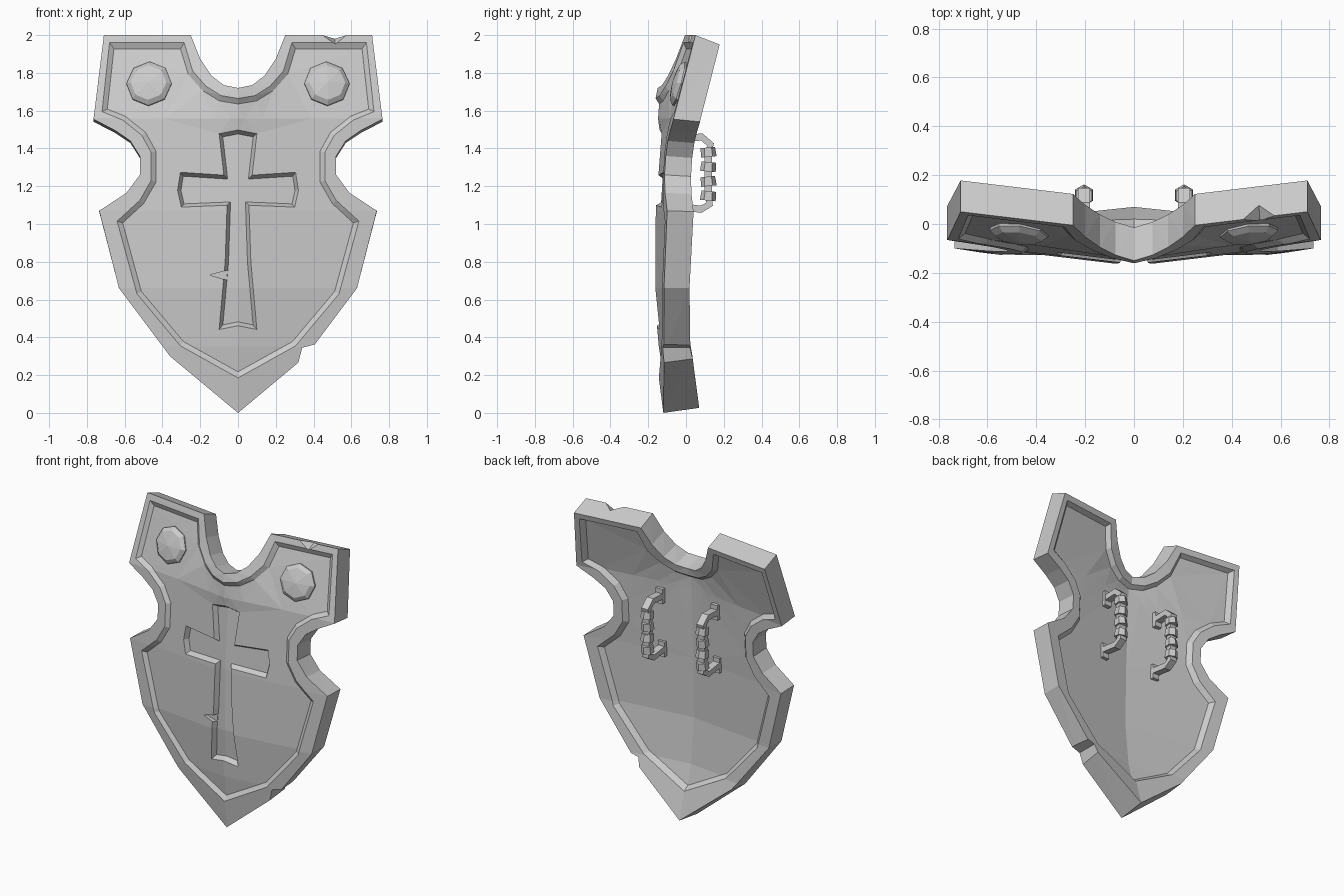
import bpy, bmesh, math
from mathutils import Vector, Matrix

if "Cube" in bpy.data.objects:
    bpy.data.objects.remove(bpy.data.objects["Cube"])

# Bend of the shield: z, front y at the centre, slope dy/dz, thickness
KNOTS = [(0, -.12, -.14, .19), (.35, -.165, -.10, .14), (.66, -.192, -.02, .135),
         (1.07, -.188, .03, .14), (1.56, -.157, .1, .14), (2, -.035, .39, .128)]
SIDE_SLOPE = .12
BACK = .8


def bend(x, d, z):
    """Flat (x, depth 0..1, z) to the bent shield."""
    i = max(k for k in range(len(KNOTS) - 1) if KNOTS[k][0] <= z + 1e-6 or k == 0)
    a, b = KNOTS[i], KNOTS[i + 1]
    f = (z - a[0]) / (b[0] - a[0])
    y, s, t = (a[k] + (b[k] - a[k]) * f for k in (1, 2, 3))
    # extra bulge below the top notch
    tent = max(0, min((z - 1.5) / .2, (2 - z) / .3, 1))
    y -= .04 * tent * max(0, 1 - abs(x) / .35)
    return Vector((x, y + SIDE_SLOPE * abs(x) + d * t, z - d * t * s))


def inset(pts, dist):
    """Mitred inset of a half outline running from top centre to bottom centre."""
    ext = [(-pts[1][0], pts[1][1])] + pts + [(-pts[-2][0], pts[-2][1])]
    out = []
    for p, q, r in zip(ext, ext[1:], ext[2:]):
        d1 = (Vector(q) - Vector(p)).normalized()
        d2 = (Vector(r) - Vector(q)).normalized()
        n1, n2 = Vector((d1.y, -d1.x)), Vector((d2.y, -d2.x))
        v = Vector(q) + (n1 + n2) * dist / max(.4, 1 + n1.dot(n2))
        out.append((v.x, v.y))
    return out


def finish(name, bm):
    bmesh.ops.recalc_face_normals(bm, faces=bm.faces[:])
    me = bpy.data.meshes.new(name)
    bm.to_mesh(me)
    bm.free()
    ob = bpy.data.objects.new(name, me)
    bpy.context.collection.objects.link(ob)
    return ob


# Half outlines: outer edge, rim lip, cross
EDGE = [(0, 1.72), (.075, 1.735), (.14, 1.785), (.2, 1.875), (.25, 2), (.71, 2),
        (.765, 1.555), (.65, 1.495), (.57, 1.44), (.52, 1.36), (.52, 1.26), (.59, 1.165),
        (.735, 1.07), (.63, .66), (.36, .30), (0, 0)]
LIP = [(0, 1.665), (.09, 1.68), (.17, 1.73), (.24, 1.81), (.285, 1.96), (.68, 1.96),
       (.72, 1.595), (.61, 1.55), (.51, 1.47), (.46, 1.38), (.46, 1.23), (.52, 1.125),
       (.64, 1.015), (.535, .63), (.305, .355), (0, .185)]
CROSS = [(0, 1.5), (.1, 1.48), (.075, 1.26), (.305, 1.275), (.32, 1.18), (.3, 1.09),
         (.058, 1.1), (.068, .8), (.1, .44), (0, .46)]
PANEL, FLOOR = inset(LIP, .026), inset(CROSS, .018)

# Shield body, built flat then bent
bm = bmesh.new()
for sx in (1, -1):
    def ring(pts, d):
        return [bm.verts.new((sx * x, d, z)) for x, z in pts]

    def bridge(*rings):
        for a, b in zip(rings, rings[1:]):
            for i in range(len(a) - 1):
                bm.faces.new((a[i], a[i + 1], b[i + 1], b[i]))

    panel, back, cross, floor = ring(PANEL, .15), ring(PANEL, BACK), ring(CROSS, .15), ring(FLOOR, .38)
    bridge(panel, ring(LIP, 0), ring(EDGE, 0), ring(EDGE, 1), ring(LIP, 1), back)
    bm.faces.new(panel + cross[::-1])
    bridge(cross, floor)
    bm.faces.new(floor)
    bm.faces.new(back)
bmesh.ops.remove_doubles(bm, verts=bm.verts[:], dist=1e-4)
bmesh.ops.recalc_face_normals(bm, faces=bm.faces[:])
bmesh.ops.triangulate(bm, faces=bm.faces[:])
for k in KNOTS[1:-1]:
    bmesh.ops.bisect_plane(bm, geom=bm.verts[:] + bm.edges[:] + bm.faces[:], dist=1e-5,
                           plane_co=(0, 0, k[0]), plane_no=(0, 0, 1))
for v in bm.verts:
    v.co = bend(*v.co)
bmesh.ops.triangulate(bm, faces=bm.faces[:])
shield = finish("shield_body", bm)


# Battle damage
def chip(name, pts):
    b = bmesh.new()
    for p in pts:
        b.verts.new(p)
    bmesh.ops.convex_hull(b, input=b.verts[:])
    cut = finish(name, b)
    cut.hide_render = True
    m = shield.modifiers.new(name, 'BOOLEAN')
    m.operation, m.solver, m.object = 'DIFFERENCE', 'EXACT', cut
    bpy.context.view_layer.objects.active = shield
    bpy.ops.object.modifier_apply(modifier=name)
    bpy.data.objects.remove(cut)


def prism(pts, y0, y1):
    return [(x, y, z) for x, z in pts for y in (y0, y1)]


chip("top_chip", [(.33, -.1, 2.03), (.72, -.1, 2.03), (.52, -.1, 1.90),
                  (.51, .12, 2), (.51, .12, 2.03)])
chip("edge_chip", prism([(.405, .362), (.34, .345), (.318, .262), (.46, .22)], -.3, .2))
chip("cross_chip", prism([(-.15, .73), (-.05, .757), (-.05, .70)], -.3, -.135))

# Octagonal bosses
for side, sx in (("right", 1), ("left", -1)):
    bm = bmesh.new()
    rows = [[bm.verts.new((r * math.sin(i * math.pi / 4), r * math.cos(i * math.pi / 4), h))
             for i in range(8)] for r, h in ((.122, -.02), (.12, .012), (.095, .032))]
    tip = bm.verts.new((0, 0, .045))
    for i in range(8):
        j = (i + 1) % 8
        for a, b in zip(rows, rows[1:]):
            bm.faces.new((a[i], a[j], b[j], b[i]))
        bm.faces.new((rows[2][i], rows[2][j], tip))
    bm.faces.new(rows[0])
    n = Vector((SIDE_SLOPE * sx, -1, .28)).normalized()
    u = (Vector((0, 0, 1)) - n * n.z).normalized()
    m = Matrix((u.cross(n), u, n)).transposed().to_4x4()
    m.translation = bend(.47 * sx, .15, 1.745)
    bmesh.ops.transform(bm, matrix=m, verts=bm.verts[:])
    finish("boss_" + side, bm)

# Carrying handles with wrapped grips
ARM = [(-.05, 1.455), (.085, 1.46), (.13, 1.42), (.118, 1.38),
       (.118, 1.15), (.125, 1.105), (.08, 1.078), (-.05, 1.095)]
for side, sx in (("right", 1), ("left", -1)):
    x = .205 * sx
    bm = bmesh.new()
    prev = None
    for i, p in enumerate(ARM):
        a, b = Vector(ARM[max(i - 1, 0)]), Vector(ARM[min(i + 1, len(ARM) - 1)])
        t = (b - a).normalized()
        cur = [bm.verts.new((x + w * .024, p[0] - t.y * h * .019, p[1] + t.x * h * .019))
               for w, h in ((-1, -1), (1, -1), (1, 1), (-1, 1))]
        if prev:
            for k in range(4):
                bm.faces.new((prev[k], prev[(k + 1) % 4], cur[(k + 1) % 4], cur[k]))
        else:
            bm.faces.new(cur)
        prev = cur
    bm.faces.new(prev)
    finish("handle_" + side, bm)
    bm = bmesh.new()
    for i in range(4):
        m = (Matrix.Translation((x, .118, 1.38 - .077 * i))
             @ Matrix.Rotation(.1 * (-1) ** i, 4, 'X'))
        bmesh.ops.create_cone(bm, cap_ends=True, segments=6, radius1=.042, radius2=.038,
                              depth=.05, matrix=m)
    finish("grip_wraps_" + side, bm)
    # Mounting plates on the back panel
    bm = bmesh.new()
    for z in (1.455, 1.09):
        p = bend(x, BACK, z)
        bmesh.ops.create_cube(bm, size=1, matrix=Matrix.Translation((x, p.y + .006, z))
                              @ Matrix.Diagonal((.05, .03, .1, 1)))
    finish("handle_plates_" + side, bm)
